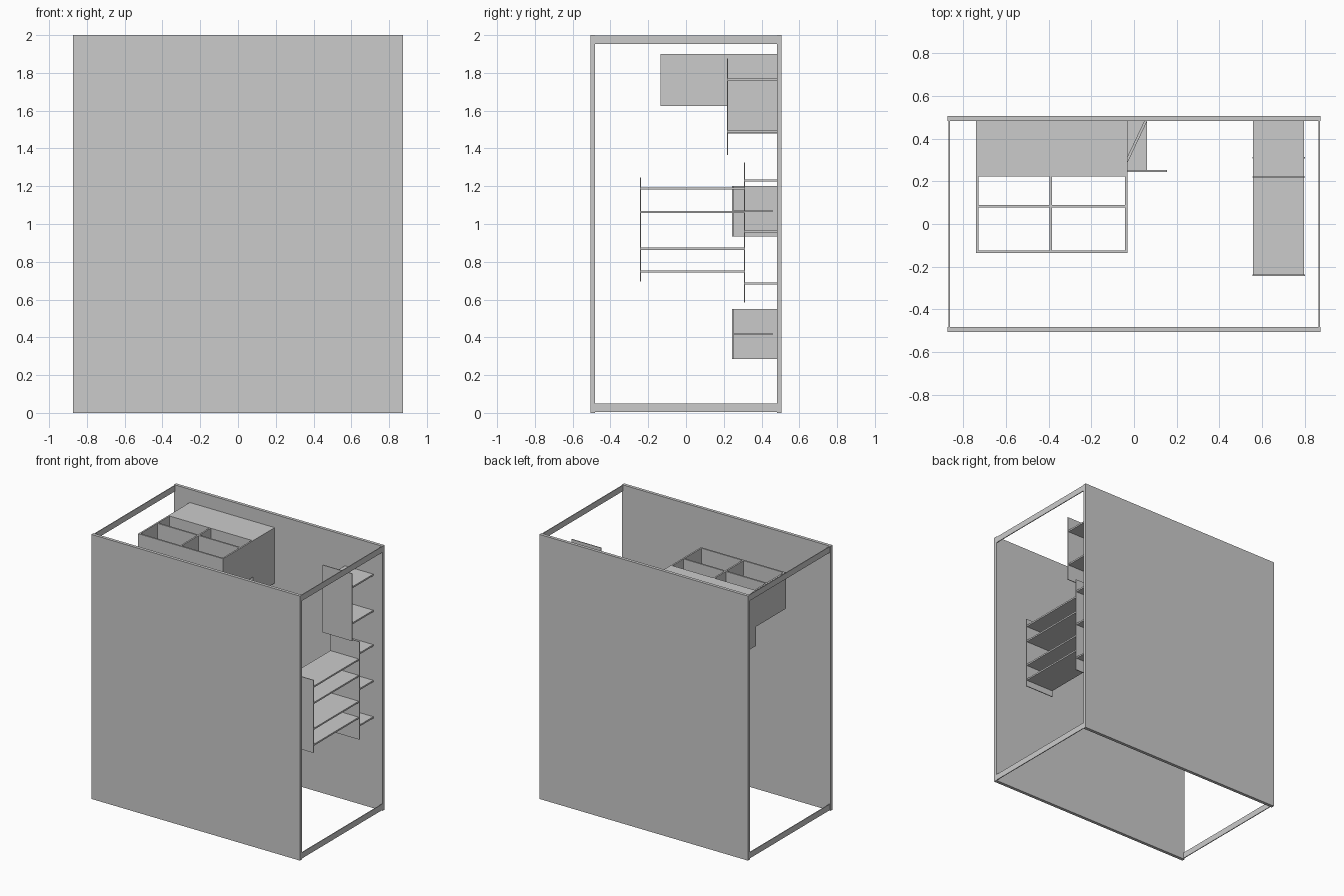
import bpy, bmesh

if "Cube" in bpy.data.objects:
    bpy.data.objects.remove(bpy.data.objects["Cube"])


def box(name, x, y, z):
    """Axis-aligned board given its (min, max) extents."""
    bm = bmesh.new()
    bmesh.ops.create_cube(bm, size=1)
    for v in bm.verts:
        for i, (a, b) in enumerate((x, y, z)):
            v.co[i] = a if v.co[i] < 0 else b
    return finish(name, bm)


def finish(name, bm):
    me = bpy.data.meshes.new(name)
    bm.to_mesh(me)
    bm.free()
    ob = bpy.data.objects.new(name, me)
    bpy.context.collection.objects.link(ob)
    return ob


def prism(name, points, z0, z1):
    """Vertical board with a plan outline in x, y."""
    bm = bmesh.new()
    face = bm.faces.new([bm.verts.new((px, py, z0)) for px, py in points])
    top = bmesh.ops.extrude_face_region(bm, geom=[face])["geom"]
    for v in top:
        if isinstance(v, bmesh.types.BMVert):
            v.co.z = z1
    bmesh.ops.recalc_face_normals(bm, faces=bm.faces)
    return finish(name, bm)


BACK = 0.482

# Large front and back panels
box("front_panel", (-0.873, 0.873), (-0.505, -0.481), (0, 2))
box("back_panel", (-0.873, 0.873), (0.481, 0.505), (0, 2))

# Cross bars at both open ends
for side, x in (("left", -0.865), ("right", 0.867)):
    for level, z in (("bottom", 0.005), ("top", 1.953)):
        box(f"{level}_bar_{side}", (x - 0.003, x + 0.003), (-0.482, BACK), (z, z + 0.045))

# Upper left cabinet with a vertical grid of open compartments in front
box("cabinet_body", (-0.74, -0.03), (0.222, BACK), (1.48, 1.9))
for i, x in enumerate((-0.74, -0.395, -0.042)):
    box(f"grid_upright_{i}", (x, x + 0.012), (-0.135, 0.222), (1.625, 1.9))
for i, y in enumerate((-0.136, 0.077)):
    box(f"grid_cross_{i}", (-0.74, -0.03), (y, y + 0.012), (1.625, 1.9))

# Two small central stands: face board, slanted web and shelf
for i, z in enumerate((0.285, 0.935)):
    box(f"stand_board_{i}", (-0.155, 0.155), (0.243, 0.253), (z, z + 0.265))
    prism(f"stand_web_{i}", [(-0.062, 0.25), (-0.048, 0.25), (0.062, BACK), (0.048, BACK)],
          z, z + 0.265)
    box(f"stand_shelf_{i}", (-0.06, 0.06), (0.25, BACK), (z + 0.13, z + 0.136))

# Right-hand shelf stacks: face board and shelves behind it
stacks = (
    ("upper", 0.22, BACK, 1.365, 1.875, (1.49, 1.763)),
    ("middle", 0.31, BACK, 0.585, 1.325, (0.685, 0.96, 1.23)),
    ("front", -0.24, 0.31, 0.695, 1.245, (0.748, 0.869, 1.064, 1.188)),
)
for label, y0, y1, z0, z1, shelves in stacks:
    box(f"{label}_stack_board", (0.555, 0.8), (y0 - 0.003, y0 + 0.003), (z0, z1))
    for i, z in enumerate(shelves):
        box(f"{label}_stack_shelf_{i}", (0.558, 0.795), (y0, y1), (z - 0.006, z + 0.006))
